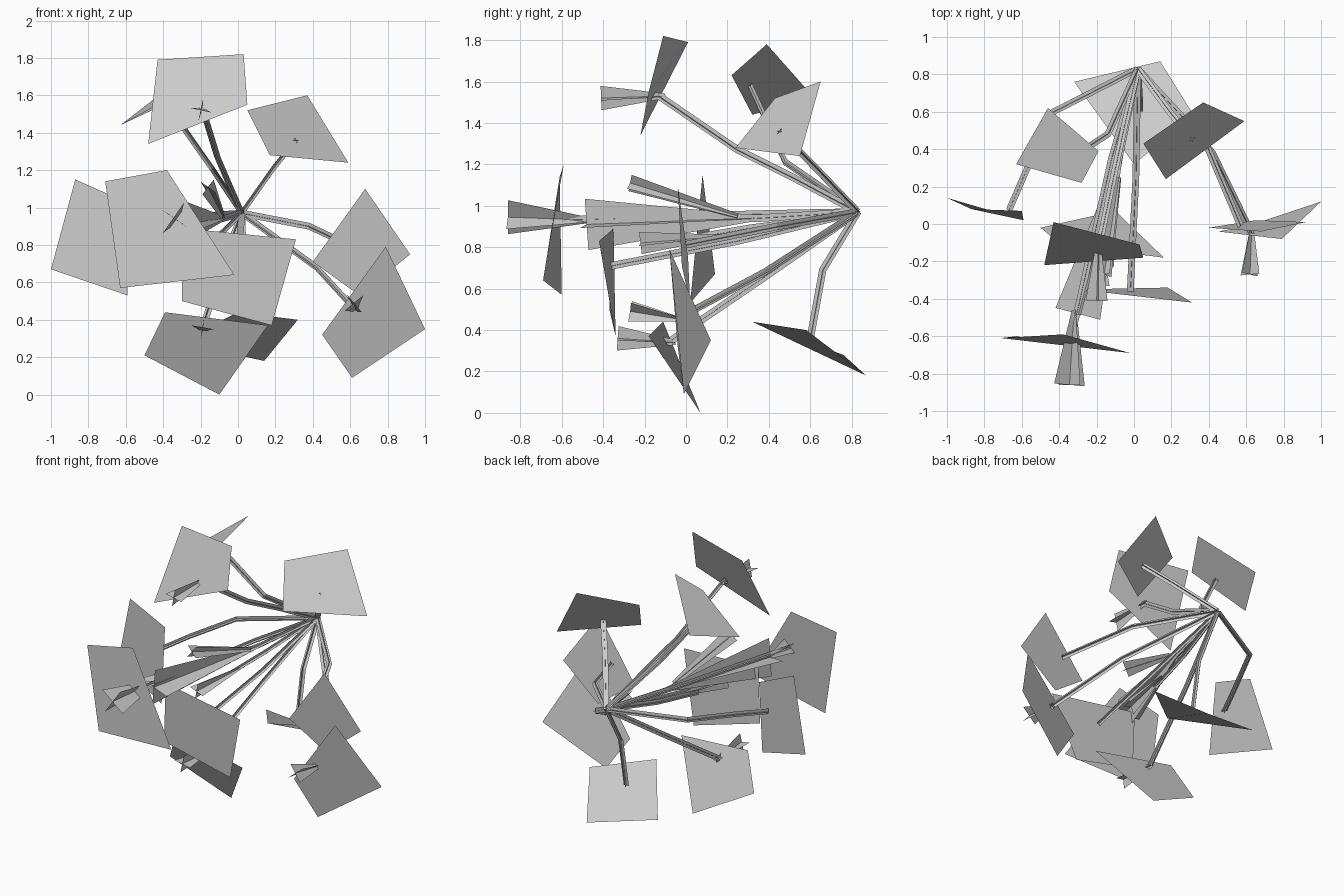
import bpy
import math
from mathutils import Vector

HUB = (0.02, 0.83, 0.97)


def make(name, verts, faces):
    me = bpy.data.meshes.new(name)
    me.from_pydata([tuple(v) for v in verts], [], faces)
    me.update()
    ob = bpy.data.objects.new(name, me)
    bpy.context.collection.objects.link(ob)


def crossed_strips(name, path, halves, twist=0):
    """Two ribbons crossing at right angles along a path."""
    pts = [Vector(p) for p in path]
    verts, faces = [], []
    axis = (pts[-1] - pts[0]).normalized()
    side = axis.cross(Vector((0, 0, 1))).normalized()
    up = side.cross(axis)
    for k in range(2):
        a = math.radians(twist + 90 * k)
        off = side * math.cos(a) + up * math.sin(a)
        base = len(verts)
        for p, h in zip(pts, halves):
            verts += [p - off * h, p + off * h]
        for i in range(len(pts) - 1):
            b = base + 2 * i
            faces.append((b, b + 1, b + 3, b + 2))
    make(name, verts, faces)


# Leaf cards: four corners each
leaves = {
    "top_leaf": [(-.43, .01, 1.79), (.03, -.11, 1.82), (.05, -.18, 1.55), (-.48, -.22, 1.34)],
    "upper_right_leaf": [(.05, .43, 1.52), (.37, .65, 1.60), (.59, .55, 1.24), (.17, .24, 1.28)],
    "upper_back_leaf": [(-.63, .32, 1.44), (-.46, .62, 1.52), (-.19, .39, 1.78), (-.28, .22, 1.63)],
    "left_leaf": [(-.87, .08, 1.15), (-1.0, .14, .67), (-.59, .02, .53), (-.60, .07, 1.03)],
    "front_leaf": [(-.71, -.61, 1.14), (-.38, -.59, 1.20), (-.02, -.69, .64), (-.63, -.60, .57)],
    "middle_leaf": [(-.30, -.35, .89), (.31, -.42, .83), (.18, -.34, .37), (-.30, -.37, .50)],
    "right_leaf": [(.68, -.04, 1.10), (.92, .01, .75), (.65, .02, .53), (.40, -.02, .71)],
    "lower_right_leaf": [(.79, -.08, .79), (1.0, .12, .35), (.61, -.01, .09), (.45, -.04, .32)],
    "lower_left_leaf": [(-.39, -.11, .44), (.16, -.18, .37), (-.10, .07, .00), (-.50, -.02, .21)],
    "bottom_leaf": [(.14, .87, .18), (.32, .58, .40), (.0, .32, .44), (-.32, .76, .28)],
}
for name, corners in leaves.items():
    make(name, corners, [(0, 1, 2, 3)])

# Stems fan out from one point at the back
stems = {
    "top_stem": [(-.05, .53, 1.13), (-.11, .25, 1.27), (-.19, -.13, 1.53)],
    "upper_right_stem": [(.19, .60, 1.21), (.31, .45, 1.36)],
    "upper_back_stem": [(-.14, .48, 1.21), (-.40, .31, 1.58)],
    "left_stem": [(-.43, .60, .93), (-.57, .30, .89), (-.67, .07, .85)],
    "front_stem": [(-.12, .35, .96), (-.34, -.63, .93)],
    "middle_stem": [(.01, .25, .83), (-.02, -.36, .71)],
    "right_stem": [(.38, .44, .90), (.57, -.01, .81)],
    "lower_right_stem": [(.42, .38, .68), (.63, -.05, .45)],
    "lower_left_stem": [(-.09, .40, .67), (-.19, -.07, .35)],
    "bottom_stem": [(.03, .66, .69), (.03, .60, .36)],
    "bud_stem": [(-.08, .35, .94), (-.17, .0, .93)],
    "low_bud_stem": [(-.07, .40, .88), (-.13, .05, .83)],
}
for name, path in stems.items():
    path = [HUB] + path
    crossed_strips(name, path, [.018] * len(path), 5)

# Flared flowers made of crossed cards: base, tip, base half width, tip half width, twist
flowers = {
    "top_flower": ((-.19, -.10, 1.53), (-.20, -.41, 1.52), .012, .06, 12),
    "front_flower": ((-.32, -.46, .93), (-.345, -.86, .945), .015, .10, 35),
    "lower_right_flower": ((.63, -.02, .45), (.62, -.27, .49), .012, .065, 50),
    "lower_left_flower": ((-.19, -.05, .34), (-.19, -.33, .36), .012, .06, 10),
    "large_bud": ((-.08, .33, .94), (-.30, -.48, .91), .015, .125, 8),
    "upper_bud": ((-.08, .25, .95), (-.16, -.27, 1.11), .015, .05, 35),
    "lower_bud": ((-.10, .15, .85), (-.16, -.22, .82), .012, .055, 15),
}
for name, (base, tip, h0, h1, tw) in flowers.items():
    crossed_strips(name, [base, tip], [h0, h1], tw)
